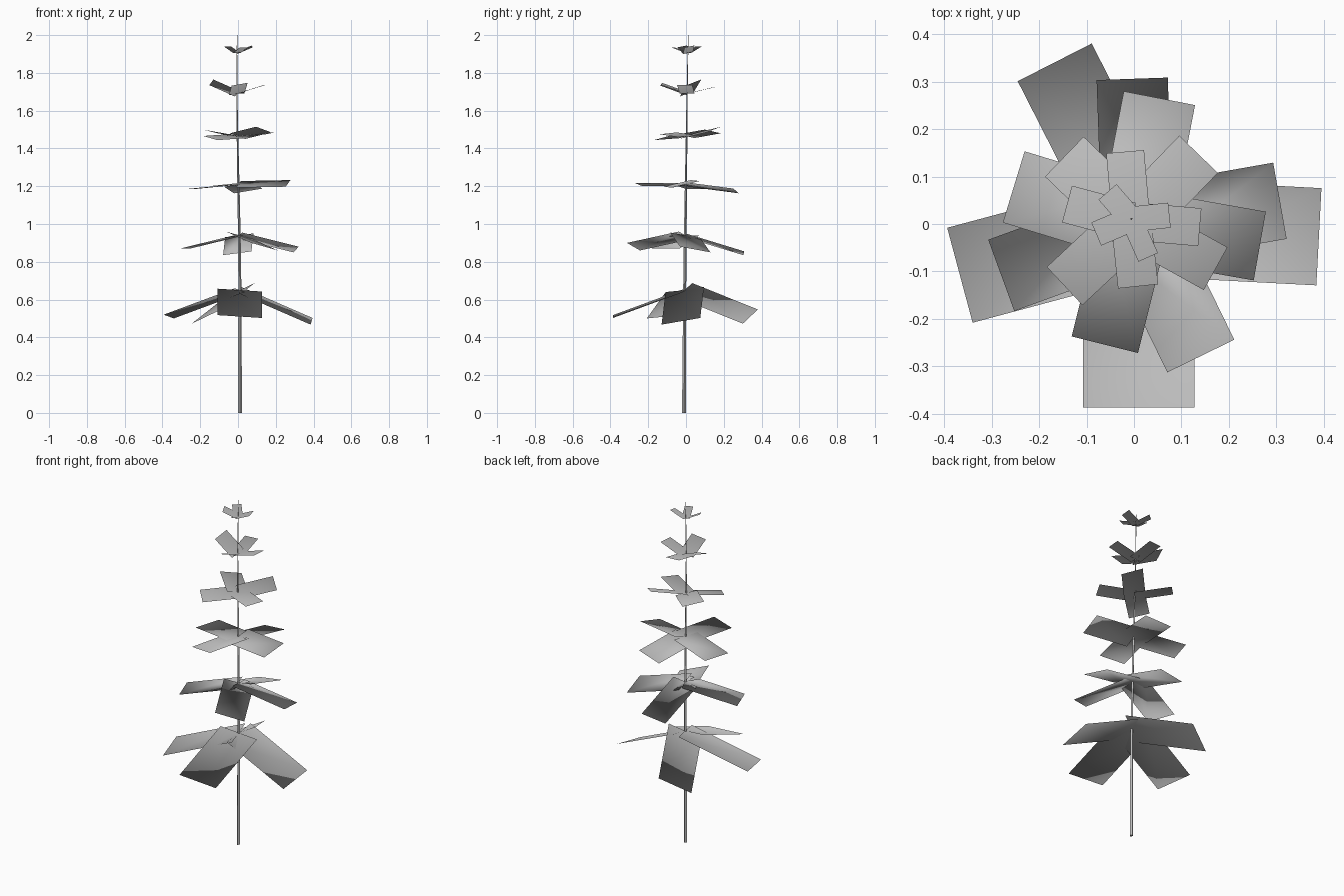
import bpy
import math
from mathutils import Vector

default_cube = bpy.data.objects.get("Cube")
if default_cube:
    bpy.data.objects.remove(default_cube, do_unlink=True)

# Single neutral colour for the whole plant
grey = bpy.data.materials.new("neutral_grey")
grey.use_nodes = True
colour = (0.5, 0.5, 0.5, 1)
grey.diffuse_color = colour
grey.node_tree.nodes["Principled BSDF"].inputs["Base Color"].default_value = colour

# Trunk centreline: x, y, z, radius
TRUNK_PATH = [
    (0.01, -0.01, 0.0, 0.011),
    (0.01, -0.007, 0.65, 0.008),
    (0.007, -0.004, 0.94, 0.007),
    (0.002, 0.0, 1.21, 0.006),
    (-0.003, 0.003, 1.47, 0.004),
    (-0.006, 0.006, 1.7, 0.003),
    (-0.006, 0.01, 1.9, 0.002),
    (-0.004, 0.012, 2.0, 0.001),
]
TRUNK_SIDES = 4
FOLIAGE_CENTRE = Vector((0, 0, 1))


def add_mesh(name, verts, faces):
    mesh = bpy.data.meshes.new(name)
    mesh.from_pydata(verts, [], faces)
    mesh.materials.append(grey)
    mesh.update()
    obj = bpy.data.objects.new(name, mesh)
    bpy.context.collection.objects.link(obj)
    return obj


def trunk_point(height):
    """Centre of the trunk at a given height."""
    for low, high in zip(TRUNK_PATH, TRUNK_PATH[1:]):
        if low[2] <= height <= high[2]:
            blend = (height - low[2]) / (high[2] - low[2])
            return Vector(low[:3]).lerp(Vector(high[:3]), blend)


def build_trunk():
    verts, faces = [], []
    for x, y, z, radius in TRUNK_PATH:
        for side in range(TRUNK_SIDES):
            turn = math.tau * side / TRUNK_SIDES
            verts.append((x + radius * math.cos(turn), y + radius * math.sin(turn), z))
    for ring in range(len(TRUNK_PATH) - 1):
        base = ring * TRUNK_SIDES
        for side in range(TRUNK_SIDES):
            following = (side + 1) % TRUNK_SIDES
            faces.append((base + side, base + following,
                          base + TRUNK_SIDES + following, base + TRUNK_SIDES + side))
    # Close the foot and the tip
    faces.append(tuple(reversed(range(TRUNK_SIDES))))
    faces.append(tuple(range(len(verts) - TRUNK_SIDES, len(verts))))
    add_mesh("trunk", verts, faces)


def build_tier(name, height, leaves):
    """Flat leaf cards around the trunk: angle, reach, width, rise, twist."""
    verts, faces = [], []
    centre = trunk_point(height)
    for angle, reach, width, rise, twist in leaves:
        turn = math.radians(angle)
        outward = Vector((math.cos(turn) * reach, math.sin(turn) * reach, rise))
        half = Vector((-math.sin(turn) * width, math.cos(turn) * width, twist)) / 2
        start = len(verts)
        verts += [centre - half, centre + outward - half,
                  centre + outward + half, centre + half]
        faces.append(tuple(range(start, start + 4)))
    tier = add_mesh(name, verts, faces)
    # Soft foliage shading that radiates from the middle of the plant
    tier.data.shade_smooth()
    tier.data.normals_split_custom_set_from_vertices(
        [(vert - FOLIAGE_CENTRE).normalized() for vert in verts])


build_trunk()

# Drooping lower branches
build_tier("lowest_branches", 0.65, [
    (270, 0.38, 0.235, -0.14, -0.015),
    (357, 0.38, 0.205, -0.165, 0.035),
    (117, 0.39, 0.175, -0.14, -0.075),
    (195, 0.39, 0.207, -0.14, -0.02),
])
build_tier("lower_branches", 0.94, [
    (10, 0.305, 0.163, -0.075, -0.03),
    (92, 0.31, 0.15, -0.095, -0.02),
    (200, 0.305, 0.16, -0.07, 0),
    (296, 0.305, 0.157, -0.06, -0.04),
])

# Level middle branches
build_tier("middle_branches", 1.21, [
    (256, 0.262, 0.144, 0, 0.015),
    (350, 0.267, 0.147, 0.005, 0.035),
    (79, 0.27, 0.153, -0.035, -0.025),
    (163, 0.267, 0.157, -0.025, 0),
])
build_tier("upper_branches", 1.465, [
    (46, 0.2, 0.113, 0.035, 0.03),
    (136, 0.2, 0.117, 0.025, 0.02),
    (223, 0.196, 0.11, -0.01, -0.022),
    (331, 0.2, 0.103, 0.015, 0.01),
])

# Rising top branches
build_tier("high_branches", 1.69, [
    (95, 0.147, 0.08, 0.035, 0),
    (355, 0.145, 0.08, 0.045, 0),
    (276, 0.138, 0.085, 0.05, 0.015),
    (165, 0.14, 0.08, 0.06, -0.03),
])
build_tier("crown_branches", 1.905, [
    (6, 0.081, 0.053, 0.035, 0.01),
    (294, 0.088, 0.045, 0.03, 0),
    (203, 0.08, 0.053, 0.035, -0.01),
    (131, 0.076, 0.05, 0.035, 0),
])
